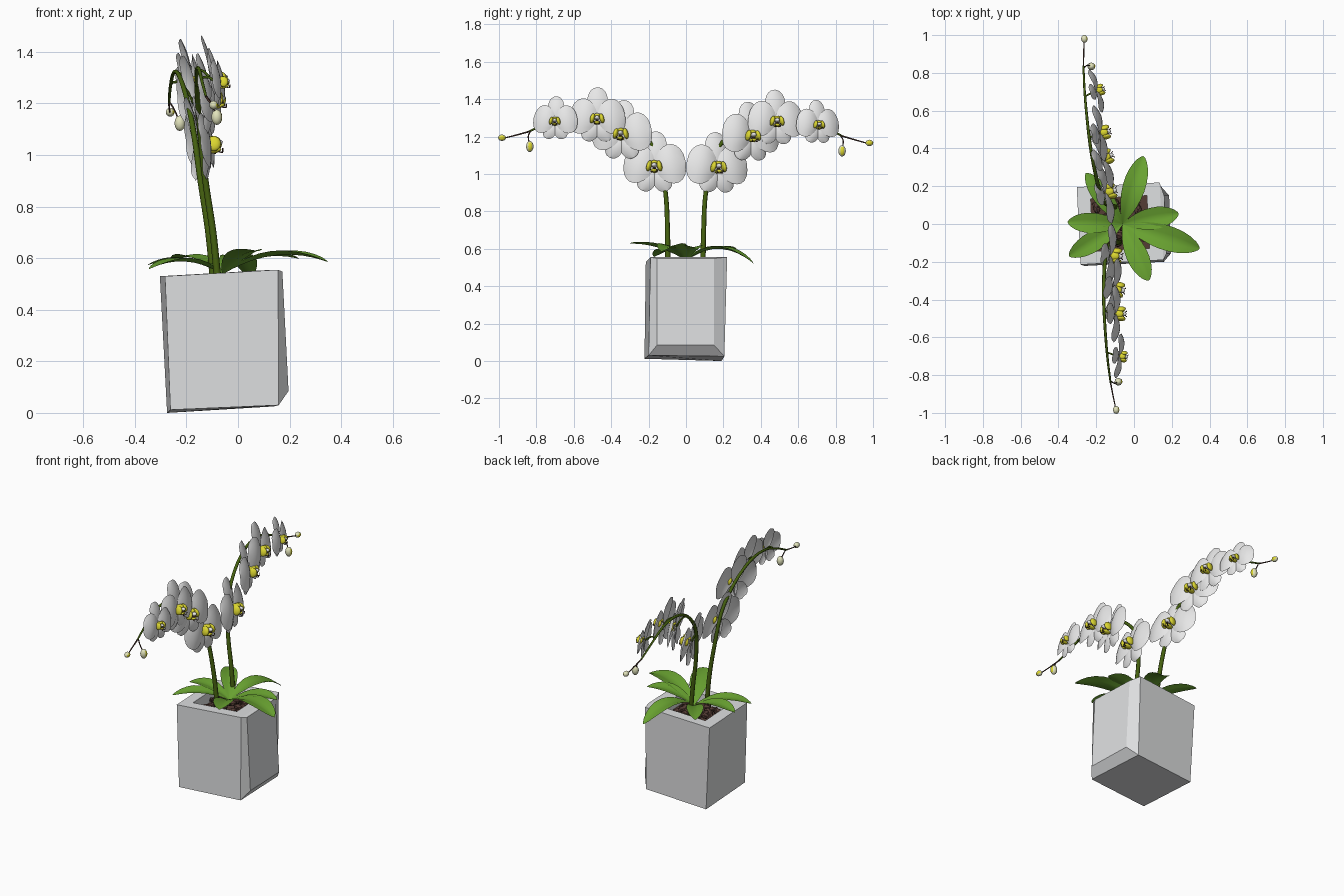
import bpy, bmesh, math, random
from mathutils import Vector, Matrix

if "Cube" in bpy.data.objects:
    bpy.data.objects.remove(bpy.data.objects["Cube"])

random.seed(4)


def material(name, rgb):
    m = bpy.data.materials.new(name)
    m.diffuse_color = (*rgb, 1)
    m.use_nodes = True
    m.node_tree.nodes["Principled BSDF"].inputs["Base Color"].default_value = m.diffuse_color
    return m


WHITE = material("petal white", (0.86, 0.86, 0.86))
YELLOW = material("lip yellow", (0.72, 0.68, 0.03))
BUD = material("bud cream", (0.76, 0.77, 0.50))
STEM = material("stem green", (0.06, 0.12, 0.005))
LEAF = material("leaf green", (0.14, 0.36, 0.03))
POT = material("pot grey", (0.73, 0.74, 0.75))
SOIL = material("bark brown", (0.09, 0.045, 0.035))


def finish(name, bm, mats, smooth=True, matrix=None):
    if matrix is not None:
        bm.transform(matrix)
        if matrix.determinant() < 0:
            bmesh.ops.reverse_faces(bm, faces=bm.faces[:])
    me = bpy.data.meshes.new(name)
    bm.to_mesh(me)
    bm.free()
    for m in mats:
        me.materials.append(m)
    for p in me.polygons:
        p.use_smooth = smooth
    ob = bpy.data.objects.new(name, me)
    bpy.context.collection.objects.link(ob)
    return ob


def blade(bm, point, length_segs=10, cross=6, a=0.5, b=0.5, mat=0):
    """Leaf or petal sheet; point(t, v, w) maps length t, side v, relative width w."""
    peak = a / (a + b)
    top = peak ** a * (1 - peak) ** b
    rows = []
    for i in range(length_segs + 1):
        t = 0.5 - 0.5 * math.cos(math.pi * (0.03 + 0.965 * i / length_segs))
        w = t ** a * (1 - t) ** b / top
        rows.append([bm.verts.new(point(t, 2 * j / cross - 1, w)) for j in range(cross + 1)])
    for r, s in zip(rows, rows[1:]):
        for j in range(cross):
            bm.faces.new((r[j], r[j + 1], s[j + 1], s[j])).material_index = mat


def tube(bm, pts, r0, r1, mat=0, sub=5, sides=8):
    """Smooth tapered tube through the points."""
    pts = [Vector(p) for p in pts]
    ext = [2 * pts[0] - pts[1]] + pts + [2 * pts[-1] - pts[-2]]
    path = []
    for p0, p1, p2, p3 in zip(ext, ext[1:], ext[2:], ext[3:]):
        for k in range(sub):
            t = k / sub
            path.append(0.5 * (2 * p1 + (p2 - p0) * t + (2 * p0 - 5 * p1 + 4 * p2 - p3) * t * t
                               + (3 * p1 - p0 - 3 * p2 + p3) * t ** 3))
    path.append(pts[-1])
    d = (pts[-1] - pts[0]).normalized()
    ref = Vector((0, 1, 0)) if abs(d.x) > 0.6 else Vector((1, 0, 0))
    rings, n = [], len(path) - 1
    for i, p in enumerate(path):
        tan = (path[min(i + 1, n)] - path[max(i - 1, 0)]).normalized()
        u = tan.cross(ref).normalized()
        v = tan.cross(u)
        r = r0 + (r1 - r0) * i / n
        rings.append([bm.verts.new(p + r * (u * math.cos(q) + v * math.sin(q)))
                      for q in (2 * math.pi * k / sides for k in range(sides))])
    for A, B in zip(rings, rings[1:]):
        for k in range(sides):
            bm.faces.new((A[k], A[(k + 1) % sides], B[(k + 1) % sides], B[k])).material_index = mat
    bm.faces.new(rings[0][::-1]).material_index = mat
    bm.faces.new(rings[-1]).material_index = mat


def ball(bm, loc, size, mat=0, rot=Matrix()):
    m = Matrix.Translation(loc) @ rot @ Matrix.Diagonal((*size, 1))
    vs = bmesh.ops.create_uvsphere(bm, u_segments=12, v_segments=8, radius=1, matrix=m)["verts"]
    for f in {f for v in vs for f in v.link_faces}:
        f.material_index = mat


# Pot: slightly tilted hollow block with a raised panel on the right side
lo = [(-.262, -.222, .012), (.158, -.2, .03), (.138, .205, .025), (-.275, .19, 0)]
hi = [(-.283, -.215, .53), (.155, -.19, .555), (.135, .22, .555), (-.303, .195, .53)]
panel = [(.196, -.155, .085), (.186, .15, .085), (.16, .15, .548), (.172, -.155, .548)]
mid = sum((Vector(p) for p in hi), Vector()) / 4
rim = [mid.lerp(Vector(p), 0.68) for p in hi]
floor = [p - Vector((0, 0, 0.1)) for p in rim]
bm = bmesh.new()
L, H, R, F, P = [[bm.verts.new(p) for p in s] for s in (lo, hi, rim, floor, panel)]
for i in range(4):
    j = (i + 1) % 4
    if i != 1:
        bm.faces.new((L[i], L[j], H[j], H[i]))
    bm.faces.new((H[i], H[j], R[j], R[i]))
    bm.faces.new((R[i], R[j], F[j], F[i]))
bm.faces.new(L[::-1])
bm.faces.new(F)
side = [L[1], L[2], H[2], H[1]]
for i in range(4):
    j = (i + 1) % 4
    bm.faces.new((side[i], side[j], P[j], P[i]))
bm.faces.new(P)
finish("pot", bm, [POT], smooth=False)

# Bark filling: mounded chunks on a plate
bm = bmesh.new()
bm.faces.new([bm.verts.new(p - Vector((0, 0, 0.07))) for p in rim])
for i in range(70):
    x, y = random.uniform(-.2, .04), random.uniform(-.12, .12)
    z = .525 - 2.6 * ((x + .08) ** 2 + y * y)
    m = Matrix.Translation((x, y, z)) @ Matrix.Rotation(random.uniform(0, 6), 4, 'Z') \
        @ Matrix.Diagonal((.028, .02, .018, 1))
    bmesh.ops.create_icosphere(bm, subdivisions=1, radius=1, matrix=m)
finish("bark_filling", bm, [SOIL], smooth=False)

# Leaves: tip x, y, z, half width, arch
for k, (x, y, z, hw, arch) in enumerate([
        (-.345, -.17, .56, .054, .04), (-.352, .01, .575, .054, .035), (-.255, .27, .6, .05, .03),
        (.05, .36, .525, .06, .07), (.237, .055, .6, .058, .035), (.348, -.13, .588, .066, .05),
        (.078, -.3, .63, .058, .025)]):
    base, tip = Vector((-.06, 0, .54)), Vector((x, y, z))
    across = Vector((0, 0, 1)).cross(tip - base).normalized()

    def leaf_point(t, v, w):
        p = base.lerp(tip, t) + across * (-v * w * hw)
        p.z += arch * 4 * t * (1 - t) + 0.25 * hw * w * abs(v) - 0.003
        return p
    bm = bmesh.new()
    blade(bm, leaf_point, 12, 6, 0.9, 0.68)
    finish(f"leaf_{k + 1}", bm, [LEAF])


def add_petal(bm, angle, length, half, a, depth, cup):
    """Petal in the flower's YZ plane; angle measured from up."""
    d = Vector((0, math.sin(angle), math.cos(angle)))
    s = Vector((0, d.z, -d.y))

    def pt(t, v, w):
        x = depth + cup * math.sin(math.pi * t) - 0.016 * v * v * w - 0.012 * t * t
        return d * (length * t) + s * (v * w * half) + Vector((x, 0, 0))
    blade(bm, pt, 10, 6, a, 0.45)


def flower(name, matrix):
    bm = bmesh.new()
    # Three sepals behind, two broad petals in front
    add_petal(bm, 0, .197, .062, .55, -.008, .012)
    for s in (-1, 1):
        add_petal(bm, s * math.radians(150), .142, .05, .6, -.008, .012)
        add_petal(bm, s * math.radians(79), .168, .108, .6, .004, .022)
    # Yellow lip ring, pale column, brown throat whiskers
    for s in (-1, 1):
        ball(bm, (.03, s * .028, .002), (.028, .014, .03), 1,
             Matrix.Rotation(s * 0.25, 4, 'X'))
        tube(bm, [(.04, s * .006, -.03), (.056, s * .014, -.036), (.06, s * .018, -.02)],
             .003, .002, 2, 3, 5)
    ball(bm, (.022, 0, .021), (.026, .022, .012), 1)
    ball(bm, (.026, 0, -.024), (.028, .02, .011), 1)
    ball(bm, (.036, 0, .004), (.028, .015, .013), 0)
    ball(bm, (.03, 0, -.013), (.024, .010, .006), 2)
    finish(name, bm, [WHITE, YELLOW, SOIL], matrix=matrix)


# Two mirrored flower sprays
PATH = [(-.085, .094, .5), (-.105, .097, .7), (-.135, .108, .9), (-.16, .15, 1.1),
        (-.18, .265, 1.24), (-.195, .42, 1.32), (-.2, .58, 1.325), (-.2, .72, 1.275),
        (-.195, .84, 1.215)]
BLOOMS = [(.168, 1.035, 1, 9, (-.155, .14, 1.07)), (.347, 1.205, .97, 16, (-.185, .31, 1.27)),
          (.48, 1.285, .9, 6, (-.197, .46, 1.325)), (.705, 1.27, .71, 12, (-.2, .68, 1.29))]
SPRAY = Matrix.Translation((0, -.003, 0)) @ Matrix.Rotation(math.radians(4.9), 4, 'Z') \
    @ Matrix.Rotation(math.radians(-.8), 4, 'X')
for label, s in (("back", 1), ("front", -1)):
    M = SPRAY @ Matrix.Diagonal((1, s, 1, 1))
    bm = bmesh.new()
    tube(bm, PATH, .0145, .005)
    for y, z, size, yaw, joint in BLOOMS:
        tube(bm, [joint, ((joint[0] - .145) / 2, (joint[1] + y) / 2, (joint[2] + z) / 2 + .012),
                  (-.143, y, z)], .005, .005, 0, 4, 6)
    # Thin brown bud stalks at the end
    tube(bm, [PATH[-1], (-.188, .91, 1.195), (-.18, .975, 1.178)], .0045, .003, 1, 4, 6)
    tube(bm, [(-.196, .83, 1.22), (-.175, .845, 1.19), (-.158, .84, 1.15)], .0035, .003, 1, 4, 6)
    finish(label + "_stem", bm, [STEM, SOIL], matrix=M)
    for k, (y, z, size, yaw, joint) in enumerate(BLOOMS):
        flower(f"{label}_flower_{k + 1}",
               M @ Matrix.Translation((-.135, y, z)) @ Matrix.Rotation(math.radians(yaw), 4, 'Z')
               @ Matrix.Rotation(math.radians(-9), 4, 'Y') @ Matrix.Scale(size, 4))
    # Closed buds, yellow on the open side
    bm = bmesh.new()
    ball(bm, (-.153, .838, 1.135), (.021, .02, .03))
    ball(bm, (-.178, .986, 1.18), (.017, .021, .017))
    bm.normal_update()
    for f in bm.faces:
        if f.normal.x > 0.75:
            f.material_index = 1
    finish(label + "_buds", bm, [BUD, YELLOW], matrix=M)
